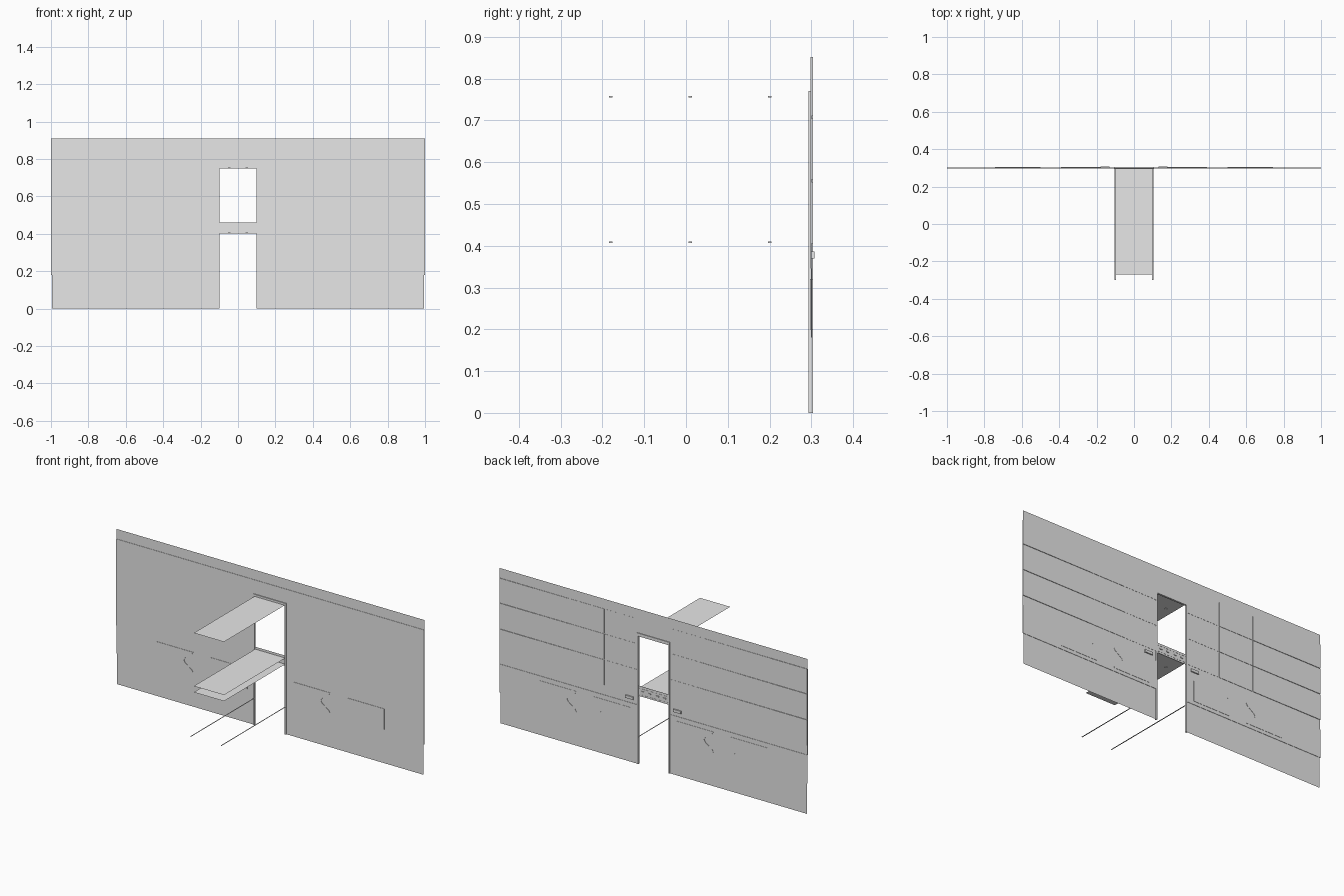
import bpy, bmesh, math

if "Cube" in bpy.data.objects:
    bpy.data.objects.remove(bpy.data.objects["Cube"])

grey = bpy.data.materials.new("plain_grey")
grey.diffuse_color = (0.8, 0.8, 0.8, 1)
grey.use_nodes = True
grey.node_tree.nodes["Principled BSDF"].inputs["Base Color"].default_value = grey.diffuse_color
WALL = 0.3


def finish(name, bm):
    me = bpy.data.meshes.new(name)
    bm.to_mesh(me)
    bm.free()
    me.materials.append(grey)
    ob = bpy.data.objects.new(name, me)
    bpy.context.collection.objects.link(ob)
    return ob


def add_box(bm, x0, x1, y0, y1, z0, z1):
    v = [bm.verts.new((x, y, z)) for x in (x0, x1) for y in (y0, y1) for z in (z0, z1)]
    for f in ((0, 1, 3, 2), (4, 6, 7, 5), (0, 4, 5, 1), (2, 3, 7, 6), (0, 2, 6, 4), (1, 5, 7, 3)):
        bm.faces.new([v[i] for i in f])


def boxes(name, items):
    bm = bmesh.new()
    for it in items:
        add_box(bm, *it)
    bmesh.ops.recalc_face_normals(bm, faces=bm.faces)
    return finish(name, bm)


def mirrored(items):
    return items + [(-b[1], -b[0]) + tuple(b[2:]) for b in items]


def sheet(name, rects, axis, level):
    # flat quads: axis 'y' gives x/z rectangles, axis 'z' gives x/y rectangles
    bm = bmesh.new()
    for a0, a1, b0, b1 in rects:
        pts = ((a0, b0), (a1, b0), (a1, b1), (a0, b1))
        bm.faces.new([bm.verts.new((a, level, b) if axis == 'y' else (a, b, level)) for a, b in pts])
    return finish(name, bm)


# main wall sheet with the door opening
sheet("end_wall", [(-0.995, -0.1, 0, 0.91), (0.1, 0.995, 0, 0.91), (-0.1, 0.1, 0.75, 0.91)], 'y', WALL)

# top rail covering the full width
sheet("top_rail", [(-1, 1, 0.852, 0.91)], 'y', WALL + 0.0005)

# stepped upper boards on the back, in three rows and four columns
cols = [0.105, 0.32, 0.545, 0.77, 1.0]
rows = [(0.405, 0.553), (0.558, 0.705), (0.71, 0.852)]
boards = []
for k in range(4):
    for z0, z1 in rows:
        boards.append((cols[k], cols[k + 1], WALL, WALL + 0.001 + 0.0008 * k, z0, z1))
boxes("upper_boards", mirrored(boards))

# smooth upper panel on the front
boxes("front_upper_panel", mirrored([(0.1, 1.0, WALL - 0.002, WALL, 0.345, 0.852)])
      + [(-0.1, 0.1, WALL - 0.002, WALL, 0.77, 0.852)])

# lower waist band on both faces
boxes("waist_band", mirrored([(0.105, 1.0, WALL - 0.001, WALL + 0.002, 0.18, 0.347)]))

# pairs of raised panels whose inner ends are curved
bm = bmesh.new()
for side in (-1, 1):
    for outer, inner in ((0.148, 0.36), (0.742, 0.53)):
        d = 1 if inner > outer else -1
        profile = [(outer, 0.2), (outer, 0.32)]
        for i in range(9):
            t = i / 8
            profile.append((inner + d * 0.03 * math.cos(2 * math.pi * t), 0.32 - 0.12 * t))
        ring = [bm.verts.new((side * x, WALL - 0.003, z)) for x, z in profile]
        face = bm.faces.new(ring)
        ext = bmesh.ops.extrude_face_region(bm, geom=[face], use_keep_orig=True)
        moved = [g for g in ext["geom"] if isinstance(g, bmesh.types.BMVert)]
        bmesh.ops.translate(bm, verts=moved, vec=(0, 0.0065, 0))
bmesh.ops.recalc_face_normals(bm, faces=bm.faces)
finish("curved_end_panels", bm)

# door frame
boxes("door_frame", mirrored([(0.098, 0.106, 0.293, 0.304, 0, 0.77)])
      + [(-0.098, 0.098, 0.293, 0.304, 0.752, 0.77)])

# small handles beside the door
boxes("door_handles", mirrored([(0.13, 0.18, WALL, 0.307, 0.37, 0.386)]))

# shelves running forward from the opening
for name, z in (("upper_shelf", 0.758), ("middle_shelf", 0.446), ("lower_shelf", 0.41)):
    sheet(name, [(-0.098, 0.098, -0.27, WALL)], 'z', z)

# cross plate closing the shelf ends, with a row of studs
sheet("cross_plate", [(-0.098, 0.098, 0.4, 0.46)], 'y', WALL - 0.001)
boxes("plate_studs", mirrored([(x - 0.008, x + 0.008, WALL - 0.001, WALL + 0.003, 0.427, 0.433)
                               for x in (0.025, 0.07)]))

# tiny clips under the shelves
clips = []
for z in (0.756, 0.408):
    for y in (-0.18, 0.01, 0.2):
        clips.append((0.04, 0.054, y - 0.004, y + 0.004, z - 0.001, z + 0.002))
boxes("shelf_clips", mirrored(clips))

# narrow floor strips
sheet("floor_strips", [(-0.103, -0.096, -0.3, WALL), (0.096, 0.103, -0.3, WALL)], 'z', 0.16)
